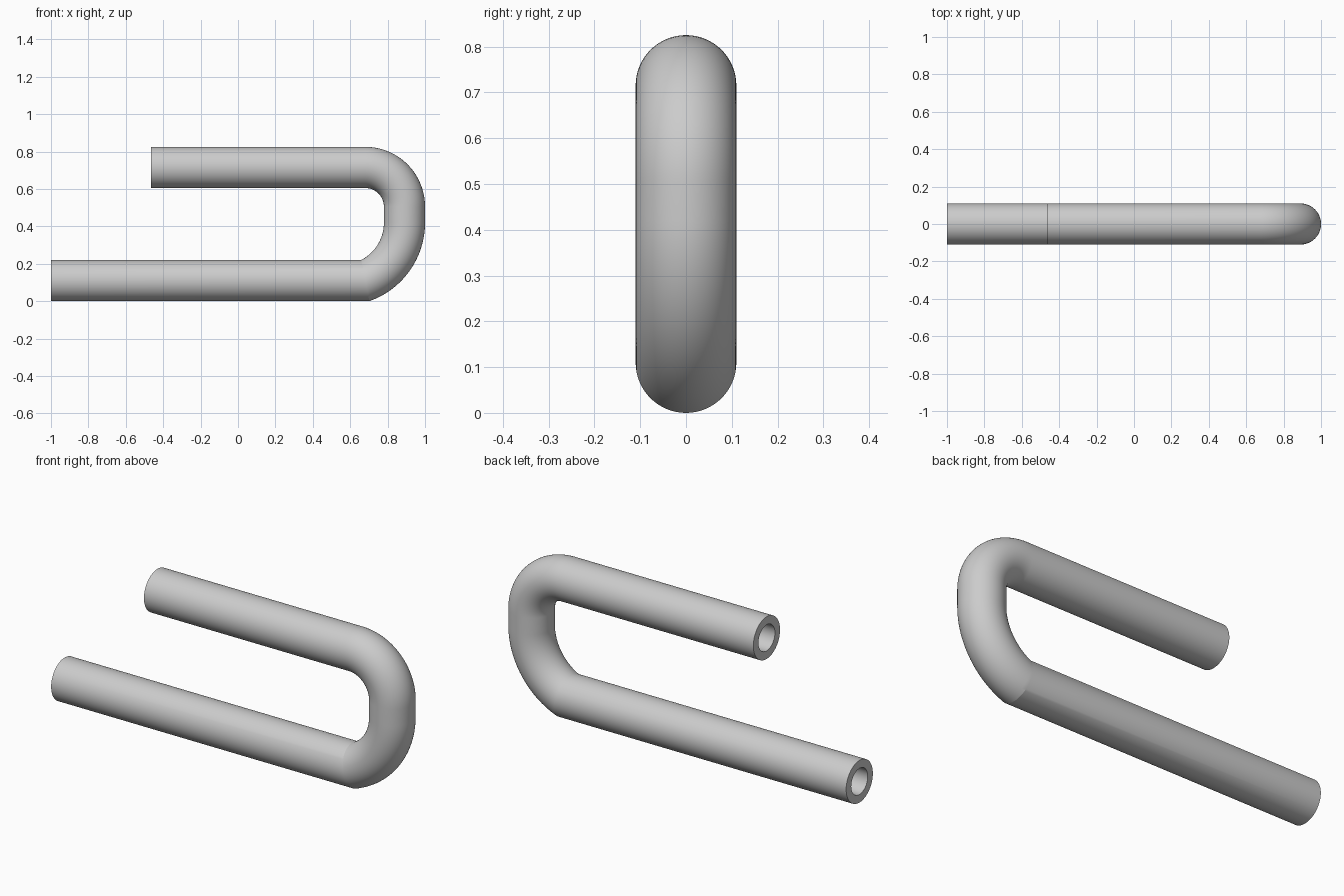
import bpy
import math
from math import sin, cos, pi

cube = bpy.data.objects.get("Cube")
if cube:
    bpy.data.objects.remove(cube, do_unlink=True)

SIDES, STEPS = 64, 28
OUTER, BORE = 0.11, 0.068
LEG_X = 0.89                               # centre of the upright
TOP_Z, TOP_R, TOP_START = 0.715, 0.21, -0.465
LOW_Z, LOW_R, LOW_START = 0.11, 0.335, -1.0
LOW_CZ = 0.42                              # centre height of the lower bend


def generator(t, r):
    """One lengthwise line of the tube wall, from the upper end to the lower end."""
    u, v = r * cos(t), r * sin(t)          # u points to the outside of the bend
    pts = [(TOP_START, v, TOP_Z + u)]
    # tight upper bend
    cx, cz = LEG_X - TOP_R, TOP_Z - TOP_R
    for i in range(STEPS + 1):
        a = pi / 2 * i / STEPS
        pts.append((cx + (TOP_R + u) * sin(a), v, cz + (TOP_R + u) * cos(a)))
    # wide lower bend, stopping where it meets the lower run at a crease
    cx = LEG_X - LOW_R
    end = math.acos((LOW_CZ - LOW_Z + u) / (LOW_R + u))
    for i in range(STEPS + 1):
        a = pi / 2 + (end - pi / 2) * i / STEPS
        pts.append((cx + (LOW_R + u) * sin(a), v, LOW_CZ - (LOW_R + u) * cos(a)))
    pts.append((LOW_START, v, LOW_Z - u))
    return pts


# Closed loop around each wall section: along the outside, back along the bore
verts, faces = [], []
for s in range(SIDES):
    t = 2 * pi * s / SIDES
    verts += generator(t, OUTER) + generator(t, BORE)[::-1]
n = len(verts) // SIDES
for s in range(SIDES):
    a, b = s * n, (s + 1) % SIDES * n
    for i in range(n):
        j = (i + 1) % n
        faces.append((a + i, a + j, b + j, b + i))

mesh = bpy.data.meshes.new("bent_tube")
mesh.from_pydata(verts, [], faces)
tube = bpy.data.objects.new("bent_tube", mesh)
bpy.context.collection.objects.link(tube)

# Consistent outward normals, smooth walls with sharp rims and crease
bpy.ops.object.select_all(action='DESELECT')
tube.select_set(True)
bpy.context.view_layer.objects.active = tube
bpy.ops.object.mode_set(mode='EDIT')
bpy.ops.mesh.select_all(action='SELECT')
bpy.ops.mesh.normals_make_consistent(inside=False)
bpy.ops.object.mode_set(mode='OBJECT')
bpy.ops.object.shade_smooth_by_angle(angle=math.radians(15))

# Plain grey
grey = bpy.data.materials.new("light_grey")
grey.use_nodes = True
colour = (0.6, 0.6, 0.6, 1)
grey.diffuse_color = colour
for node in grey.node_tree.nodes:
    if node.type == 'BSDF_PRINCIPLED':
        node.inputs["Base Color"].default_value = colour
mesh.materials.append(grey)
